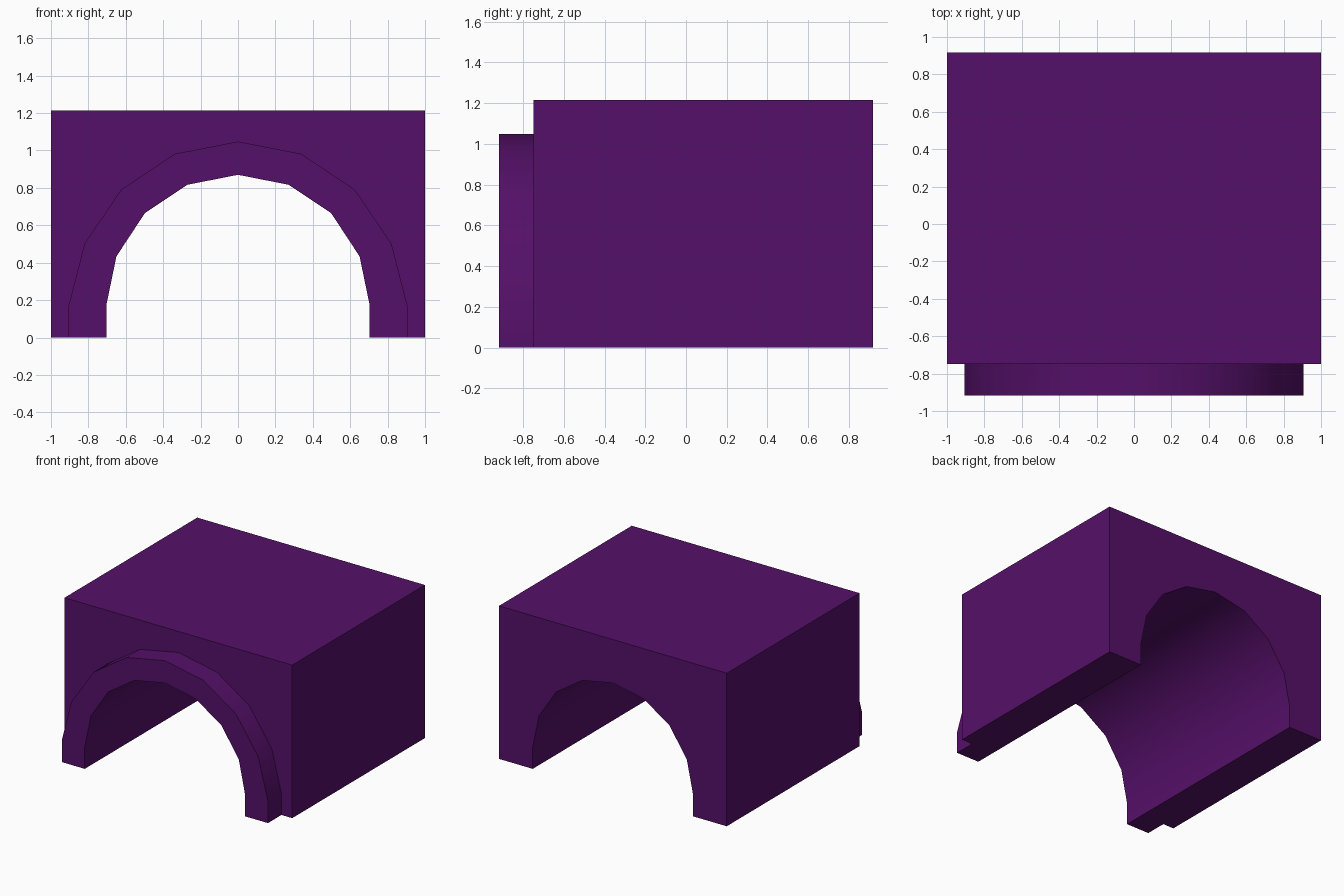
import bpy, bmesh, math

if "Cube" in bpy.data.objects:
    bpy.data.objects.remove(bpy.data.objects["Cube"])

purple = bpy.data.materials.new("purple")
purple.diffuse_color = (0.09, 0.005, 0.14, 1)
purple.use_nodes = True
purple.node_tree.nodes["Principled BSDF"].inputs["Base Color"].default_value = purple.diffuse_color


def mirror_profile(half):
    """Right-hand half profile ending on x = 0 -> full left-to-right profile."""
    return half + [(-x, z) for x, z in reversed(half) if x > 0]


def prism(name, outline, y0, y1):
    """Extrude a closed x/z outline from y0 to y1."""
    bm = bmesh.new()
    face = bm.faces.new([bm.verts.new((x, y0, z)) for x, z in outline])
    ext = bmesh.ops.extrude_face_region(bm, geom=[face], use_keep_orig=True)
    moved = [g for g in ext["geom"] if isinstance(g, bmesh.types.BMVert)]
    bmesh.ops.translate(bm, verts=moved, vec=(0, y1 - y0, 0))
    bmesh.ops.recalc_face_normals(bm, faces=bm.faces)
    mesh = bpy.data.meshes.new(name)
    bm.to_mesh(mesh)
    bm.free()
    mesh.materials.append(purple)
    obj = bpy.data.objects.new(name, mesh)
    bpy.context.collection.objects.link(obj)
    bpy.ops.object.select_all(action='DESELECT')
    obj.select_set(True)
    bpy.context.view_layer.objects.active = obj
    bpy.ops.object.shade_smooth_by_angle(angle=math.radians(30))
    return obj


# Faceted arch profiles
inner = mirror_profile([(0.704, 0), (0.704, 0.173), (0.65, 0.434),
                        (0.498, 0.665), (0.27, 0.817), (0, 0.87)])
outer = mirror_profile([(0.905, 0), (0.905, 0.173), (0.82, 0.503),
                        (0.625, 0.79), (0.337, 0.982), (0, 1.048)])
box = [(-1, 0), (-1, 1.215), (1, 1.215), (1, 0)]

# Tunnel block with arched opening
prism("tunnel_block", inner + box, -0.748, 0.917)

# Raised arch rim on the front
prism("arch_rim", inner + outer[::-1], -0.917, -0.748)
